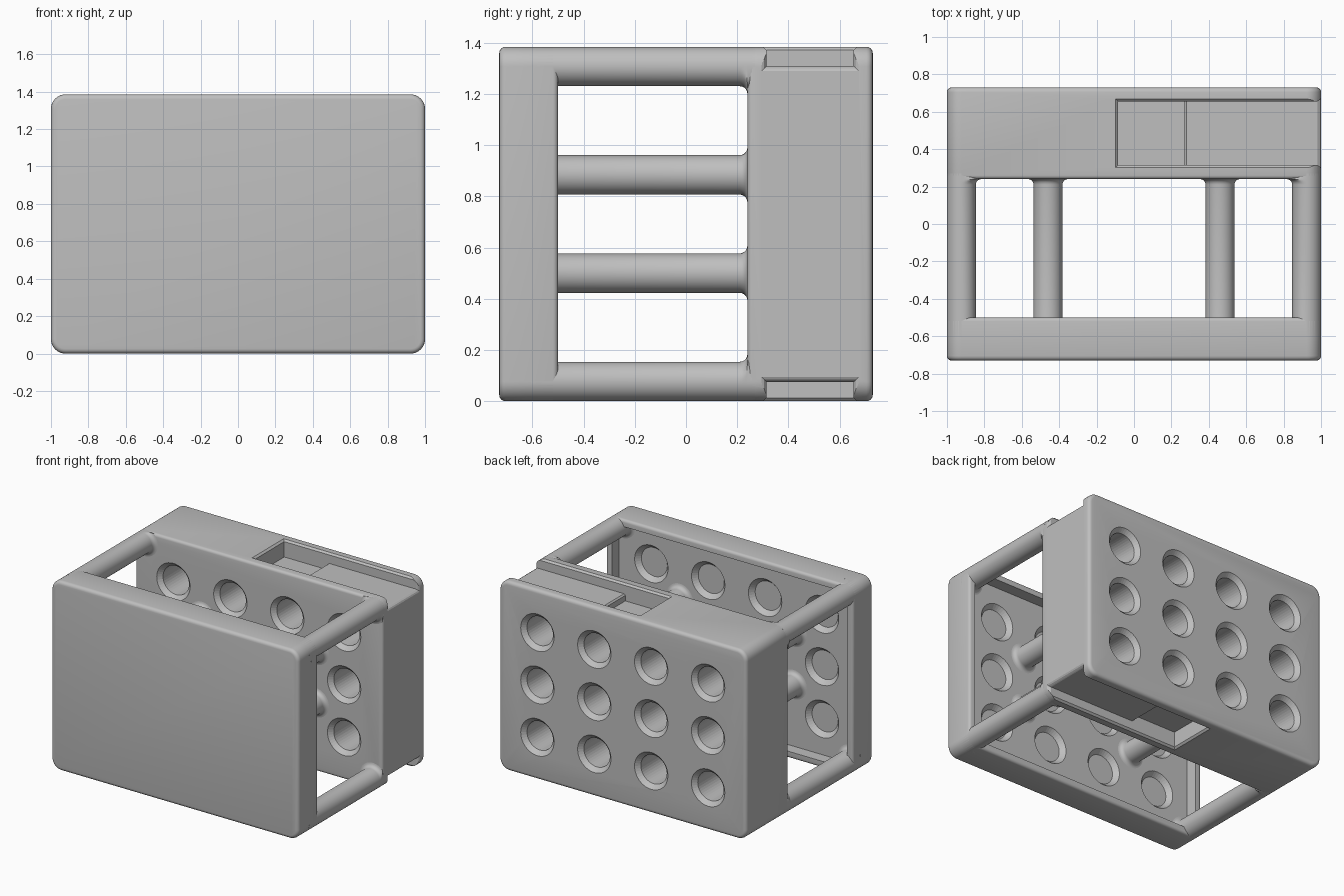
import bpy, bmesh, math

if "Cube" in bpy.data.objects:
    bpy.data.objects.remove(bpy.data.objects["Cube"])

W, H = 1.0, 1.385            # half width, full height
FRONT, BACK = -0.73, 0.73    # outer faces
INNER_F, INNER_B = -0.5, 0.24
FLOOR = -0.585               # recessed inner face of the front plate
RIM = 0.05                   # width of the rim around that recess
R = 0.077                    # post radius and corner radius
FILLET = 0.03
HOLE_X = (-0.69, -0.23, 0.23, 0.69)
HOLE_Z = (0.31, H / 2, H - 0.31)
SLOT_Y, SLOT_Z = (0.315, 0.655), 1.31

grey = bpy.data.materials.new("plain grey")
grey.use_nodes = True
COLOUR = (0.52, 0.52, 0.52, 1)
grey.diffuse_color = COLOUR
grey.node_tree.nodes["Principled BSDF"].inputs["Base Color"].default_value = COLOUR


def finish(name, bm, cutter=False):
    bmesh.ops.recalc_face_normals(bm, faces=bm.faces)
    mesh = bpy.data.meshes.new(name)
    bm.to_mesh(mesh)
    bm.free()
    obj = bpy.data.objects.new(name, mesh)
    bpy.context.collection.objects.link(obj)
    mesh.materials.append(grey)
    if cutter:
        obj.hide_render = True
        obj.hide_viewport = True
    return obj


def loft(bm, rings):
    """Skin a list of closed point rings and cap both ends."""
    rows = [[bm.verts.new(p) for p in ring] for ring in rings]
    for a, b in zip(rows, rows[1:]):
        for i in range(len(a)):
            j = (i + 1) % len(a)
            bm.faces.new((a[i], a[j], b[j], b[i]))
    bm.faces.new(rows[0])
    bm.faces.new(rows[-1])


def rounded_ring(y, inset, r):
    """Rounded rectangle outline across the body at depth y."""
    ring = []
    cx, cz = W - inset - r, H / 2 - inset - r
    for k, (sx, sz) in enumerate(((1, 1), (-1, 1), (-1, -1), (1, -1))):
        for s in range(9):
            a = math.radians(90 * (k + s / 8))
            ring.append((sx * cx + r * math.cos(a), y, H / 2 + sz * cz + r * math.sin(a)))
    return ring


def slab(name, y0, y1, round0, round1):
    rings = []
    for y, r, d in ((y0, round0, 1), (y1, round1, -1)):
        part = []
        for s in range(5):
            a = math.radians(90 * s / 4)
            inset = r * (1 - math.cos(a))
            part.append(rounded_ring(y + d * r * (1 - math.sin(a)), inset, R - inset))
        rings += part[::-1] if d == 1 else part
    bm = bmesh.new()
    loft(bm, rings)
    return finish(name, bm)


def turned(bm, x, z, profile, sides=40):
    """Solid of revolution along y from (radius, y) pairs."""
    loft(bm, [[(x + r * math.cos(2 * math.pi * i / sides), y,
                z + r * math.sin(2 * math.pi * i / sides)) for i in range(sides)]
              for r, y in profile])


def cut(obj, cutter):
    mod = obj.modifiers.new("cut", "BOOLEAN")
    mod.operation, mod.solver, mod.object = "DIFFERENCE", "EXACT", cutter


def hole_cutter(name, profile):
    bm = bmesh.new()
    for x in HOLE_X:
        for z in HOLE_Z:
            turned(bm, x, z, profile)
    return finish(name, bm, cutter=True)


# Front plate: rimmed recess on its inner face, with shallow sockets in the floor
front_plate = slab("front_plate", FRONT, INNER_F, 0.025, 0.02)
bm = bmesh.new()
loft(bm, [rounded_ring(y, RIM, 0.03) for y in (FLOOR, INNER_F + 0.1)])
cut(front_plate, finish("recess_cutter", bm, cutter=True))
cut(front_plate, hole_cutter("socket_cutter", [
    (0.105, FLOOR - 0.035), (0.135, FLOOR), (0.135, FLOOR + 0.03)]))

# Rear block with flared through holes
rear_block = slab("rear_block", INNER_B, BACK, 0.02, 0.025)
cut(rear_block, hole_cutter("hole_cutter", [
    (0.135, INNER_B - 0.05), (0.135, INNER_B), (0.105, INNER_B + 0.03),
    (0.105, BACK - 0.03), (0.135, BACK), (0.135, BACK + 0.05)]))


# Slots in the top and bottom: stepped floor, chamfered lip, flared open end
def slot_cutters(side, flip):
    y0, y1 = SLOT_Y
    floor = [(-0.085, SLOT_Z - 0.05), (0.27, SLOT_Z - 0.05), (0.27, SLOT_Z - 0.01),
             (0.28, SLOT_Z), (1.2, SLOT_Z), (1.2, 1.5), (-0.085, 1.5)]
    step = [[(x, y, z) for x, z in floor] for y in (y0, y1)]
    lip = [[(-0.085 - g, y0 - g, z), (1.25, y0 - g, z), (1.25, y1 + g, z), (-0.085 - g, y1 + g, z)]
           for z, g in ((1.365, -0.007), (1.4, 0.028))]
    mouth = [[(x, y0 - g, SLOT_Z - g), (x, y1 + g, SLOT_Z - g), (x, y1 + g, 1.47), (x, y0 - g, 1.47)]
             for x, g in ((0.972, -0.003), (0.985, 0.003), (0.995, 0.01), (1.0, 0.02), (1.05, 0.021))]
    for part, rings in (("step", step), ("lip", lip), ("mouth", mouth)):
        bm = bmesh.new()
        loft(bm, rings)
        if flip:
            for v in bm.verts:
                v.co.z = H - v.co.z
        cut(rear_block, finish(f"{side}_{part}_cutter", bm, cutter=True))


slot_cutters("top", False)
slot_cutters("bottom", True)


# Posts joining plate and block, filleted at both ends
def post(name, x, z, corner):
    flare = []
    for s in range(6):
        a = math.radians(90 * s / 5)
        flare.append((R + FILLET * (1 - math.cos(a)), FILLET * (1 - math.sin(a))))
    profile = [(R, FLOOR - 0.02)]
    profile += [(r, FLOOR + d) for r, d in flare[::-1]]
    profile += [(r, INNER_B - d) for r, d in flare]
    profile.append((R, INNER_B + 0.03))
    bm = bmesh.new()
    turned(bm, x, z, profile)
    if corner:
        # Keep the fillet from bulging past the outer faces
        sx, sz = math.copysign(1, x), math.copysign(1, z - H / 2)
        for v in bm.verts:
            dx, dz = (v.co.x - x) * sx, (v.co.z - z) * sz
            if dx > 0 and dz > 0:
                k = R / math.hypot(dx, dz)
                dx, dz = dx * k, dz * k
            v.co.x, v.co.z = x + min(dx, R) * sx, z + min(dz, R) * sz
    return finish(name, bm)


posts = []
for sx, left in ((-1, "right"), (1, "left")):
    for sz, level in ((-1, "lower"), (1, "upper")):
        posts.append(post(f"{level}_{left}_corner_post", sx * (W - R), H / 2 + sz * (H / 2 - R), True))
        posts.append(post(f"{level}_{left}_inner_post", sx * 0.46, H / 2 + sz * 0.192, False))

# Smooth shading with crisp edges
bpy.ops.object.select_all(action="DESELECT")
for obj in [front_plate, rear_block] + posts:
    obj.select_set(True)
bpy.context.view_layer.objects.active = front_plate
bpy.ops.object.shade_smooth_by_angle(angle=math.radians(35))
